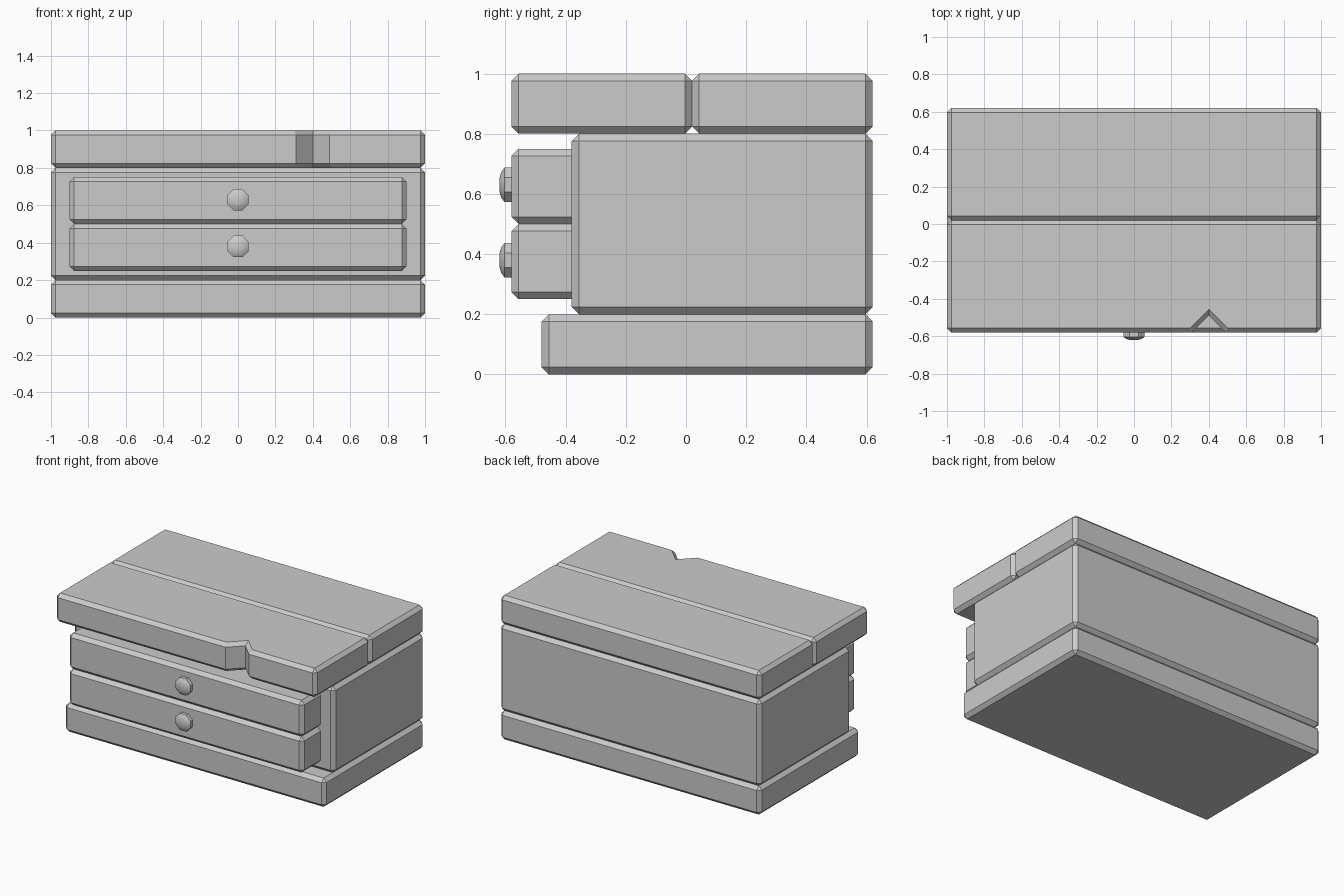
import bpy, bmesh
from math import cos, sin, pi

if "Cube" in bpy.data.objects:
    bpy.data.objects.remove(bpy.data.objects["Cube"])

CHAMFER = 0.024


def finish(bm, name):
    bmesh.ops.recalc_face_normals(bm, faces=bm.faces)
    mesh = bpy.data.meshes.new(name)
    bm.to_mesh(mesh)
    bm.free()
    obj = bpy.data.objects.new(name, mesh)
    bpy.context.collection.objects.link(obj)
    return obj


def slab(name, x, y, z, notch=()):
    """Chamfered slab; notch points interrupt the front edge and stay sharp vertically."""
    outline = [(-x, y[0]), *notch, (x, y[0]), (x, y[1]), (-x, y[1])]
    bm = bmesh.new()
    base = bm.faces.new([bm.verts.new((px, py, z[0])) for px, py in outline])
    ext = bmesh.ops.extrude_face_region(bm, geom=[base], use_keep_orig=True)
    top = [g for g in ext["geom"] if isinstance(g, bmesh.types.BMVert)]
    bmesh.ops.translate(bm, verts=top, vec=(0, 0, z[1] - z[0]))
    bmesh.ops.recalc_face_normals(bm, faces=bm.faces)

    def chamfered(e):
        a, b = (v.co for v in e.verts)
        vertical = abs(a.z - b.z) > 1e-4
        return not vertical or abs(abs(a.x) - x) < 1e-4

    bmesh.ops.bevel(bm, geom=[e for e in bm.edges if chamfered(e)], offset=CHAMFER,
                    segments=1, profile=0.5, affect='EDGES')
    return finish(bm, name)


def knob(name, z):
    """Eight-sided knob with a shallow domed front."""
    profile = [(-0.56, 0.062), (-0.603, 0.062), (-0.614, 0.046), (-0.62, 0.024)]
    bm = bmesh.new()
    angles = [(i + 0.5) * pi / 4 for i in range(8)]
    rings = [[bm.verts.new((r * cos(a), y, z + r * sin(a))) for a in angles]
             for y, r in profile]
    for lo, hi in zip(rings, rings[1:]):
        for i in range(8):
            j = (i + 1) % 8
            bm.faces.new((lo[i], lo[j], hi[j], hi[i]))
    bm.faces.new(rings[0])
    bm.faces.new(rings[-1])
    obj = finish(bm, name)
    bpy.ops.object.select_all(action='DESELECT')
    obj.select_set(True)
    bpy.context.view_layer.objects.active = obj
    bpy.ops.object.shade_smooth_by_angle(angle=0.7)


# plinth and cabinet body
slab("base", 1, (-0.48, 0.62), (0, 0.2))
slab("body", 1, (-0.38, 0.62), (0.2, 0.8))

# two top planks, the front one with a V-shaped chip
slab("top_plank_back", 1, (0.02, 0.62), (0.8, 1))
slab("top_plank_front", 1, (-0.58, 0.02), (0.8, 1),
     notch=[(0.31, -0.58), (0.4, -0.49), (0.49, -0.58)])

# drawers and knobs
for label, z in (("lower", 0.25), ("upper", 0.5)):
    slab(f"{label}_drawer", 0.9, (-0.58, -0.34), (z, z + 0.25))
    knob(f"{label}_knob", z + 0.13)
